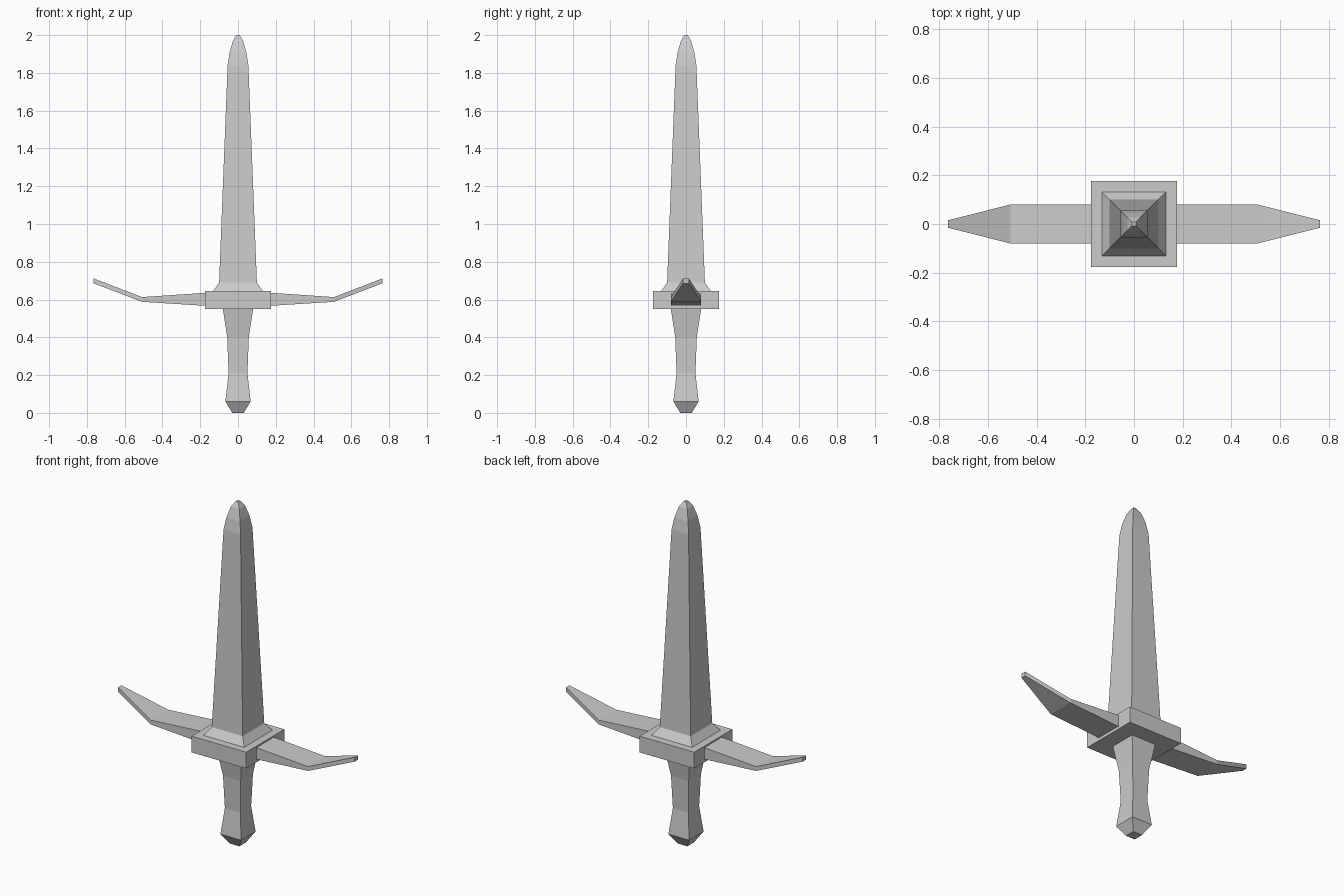
import bpy
import bmesh

if "Cube" in bpy.data.objects:
    bpy.data.objects.remove(bpy.data.objects["Cube"])


def loft(name, rings):
    """Skin a list of four-point rings into a closed solid."""
    bm = bmesh.new()
    loops = [[bm.verts.new(p) for p in ring] for ring in rings]
    for a, b in zip(loops, loops[1:]):
        for i in range(4):
            j = (i + 1) % 4
            bm.faces.new((a[i], a[j], b[j], b[i]))
    bm.faces.new(loops[0][::-1])
    bm.faces.new(loops[-1])
    bmesh.ops.recalc_face_normals(bm, faces=bm.faces)
    mesh = bpy.data.meshes.new(name)
    bm.to_mesh(mesh)
    bm.free()
    obj = bpy.data.objects.new(name, mesh)
    bpy.context.collection.objects.link(obj)
    return obj


def square_column(name, profile):
    """Square sections from (height, half width) pairs."""
    return loft(name, [[(-h, -h, z), (h, -h, z), (h, h, z), (-h, h, z)]
                       for z, h in profile])


# Blade with rounded tip
square_column("blade", [(0.69, 0.10), (1.84, 0.055), (1.91, 0.044),
                        (1.97, 0.027), (2.0, 0.009)])

# Sloped collar at the blade root
square_column("blade_collar", [(0.645, 0.132), (0.69, 0.10)])

# Central guard block
square_column("guard_block", [(0.55, 0.176), (0.645, 0.176)])

# Grip with waist and tapered pommel
square_column("grip", [(0.55, 0.08), (0.40, 0.057), (0.21, 0.05),
                       (0.06, 0.067)])
square_column("pommel", [(0.0, 0.03), (0.06, 0.067)])

# Upswept guard arm: (x, half depth, bottom z, top z), mirrored to the left
sections = [(0.17, 0.08, 0.567, 0.636), (0.508, 0.08, 0.588, 0.613),
            (0.765, 0.015, 0.686, 0.712)]
arm = loft("guard_arms", [[(x, -d, lo), (x, d, lo), (x, d, hi), (x, -d, hi)]
                          for x, d, lo, hi in sections])
mirror = arm.modifiers.new("mirror", 'MIRROR')
mirror.use_axis[0] = True
mirror.use_mirror_merge = False
